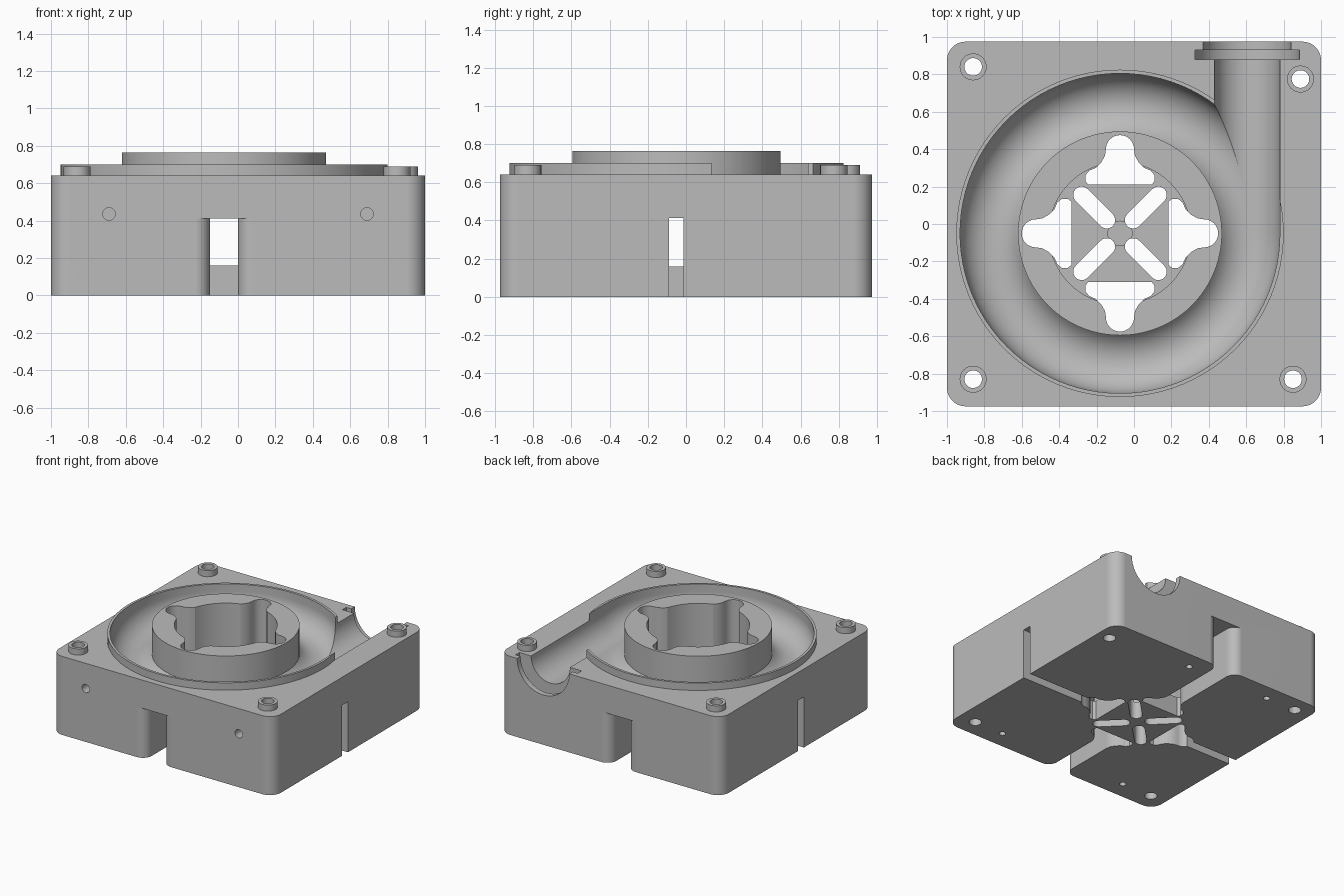
import bpy, bmesh, math
from math import sin, cos, pi

if "Cube" in bpy.data.objects:
    bpy.data.objects.remove(bpy.data.objects["Cube"], do_unlink=True)

GREY = (0.5, 0.5, 0.5, 1)
mat = bpy.data.materials.new("grey plastic")
mat.use_nodes = True
mat.diffuse_color = GREY
mat.node_tree.nodes["Principled BSDF"].inputs["Base Color"].default_value = GREY

CX, CY = -0.075, -0.05      # fan axis
TOP = 0.64                  # top of the block
PIPE_X, PIPE_R, RING_R = 0.605, 0.175, 0.68


def arc(x, y, r, a0, a1, n=16):
    angles = [math.radians(a0 + (a1 - a0) * i / n) for i in range(n + 1)]
    return [(x + r * cos(a), y + r * sin(a)) for a in angles]


def new_object(name, bm):
    bmesh.ops.recalc_face_normals(bm, faces=bm.faces)
    mesh = bpy.data.meshes.new(name)
    bm.to_mesh(mesh)
    bm.free()
    mesh.materials.append(mat)
    ob = bpy.data.objects.new(name, mesh)
    bpy.context.collection.objects.link(ob)
    return ob


def prism(name, pts, lo, hi, axis="Z"):
    """Extrude a closed outline along Z, or an x-z outline along Y."""
    bm = bmesh.new()
    rings = [[bm.verts.new((a, b, h) if axis == "Z" else (a, h, b))
              for a, b in pts] for h in (lo, hi)]
    for ring in rings:
        bm.faces.new(ring)
    for i in range(len(pts)):
        j = (i + 1) % len(pts)
        bm.faces.new((rings[0][i], rings[0][j], rings[1][j], rings[1][i]))
    return new_object(name, bm)


def cylinder(name, x, y, r, lo, hi, axis="Z", n=32):
    return prism(name, arc(x, y, r, 0, 360, n)[:-1], lo, hi, axis)


def box(name, x0, x1, y0, y1, lo, hi):
    return prism(name, [(x0, y0), (x1, y0), (x1, y1), (x0, y1)], lo, hi)


def lathe(name, profile, n=96):
    """Revolve a closed radius-height outline around the fan axis."""
    bm = bmesh.new()
    rings = [[bm.verts.new((CX + r * cos(2 * pi * k / n), CY + r * sin(2 * pi * k / n), z))
              for r, z in profile] for k in range(n)]
    for k in range(n):
        a, b = rings[k], rings[(k + 1) % n]
        for i in range(len(profile)):
            j = (i + 1) % len(profile)
            bm.faces.new((a[i], a[j], b[j], b[i]))
    return new_object(name, bm)


def combine(target, tool, operation="DIFFERENCE"):
    mod = target.modifiers.new("combine", "BOOLEAN")
    mod.operation = operation
    mod.solver = "EXACT"
    mod.object = tool
    bpy.context.view_layer.objects.active = target
    bpy.ops.object.modifier_apply(modifier=mod.name)
    bpy.data.objects.remove(tool, do_unlink=True)


# Block with rounded corners
outline = []
for sx, sy, a in ((1, 1, 0), (-1, 1, 90), (-1, -1, 180), (1, -1, 270)):
    outline += arc(sx * 0.9, sy * 0.875, 0.1, a, a + 90, 10)
body = prism("fan_housing_half", outline, 0, TOP)

# Raised rim, left out beside the outlet
rim = cylinder("rim", CX, CY, 0.875, 0.5, 0.70, n=96)
combine(rim, box("rim_gap", 0.43, 1.2, 0.15, 1.2, 0.4, 1))
combine(body, rim, "UNION")

# Round-bottomed ring channel
channel = arc(RING_R, TOP, PIPE_R, 180, 360, 24) + [(RING_R + PIPE_R, 1), (RING_R - PIPE_R, 1)]
combine(body, lathe("channel", channel))

# Outlet pipe, flange slot and outer collar
for r, y0, y1 in ((PIPE_R, CY, 1.1), (0.28, 0.88, 0.93), (0.235, 0.92, 1.1)):
    half_pipe = arc(PIPE_X, TOP, r, 180, 360, 24) + [(PIPE_X + r, 1), (PIPE_X - r, 1)]
    combine(body, prism("outlet", half_pipe, y0, y1, "Y"))

# Hub with its motor pocket
combine(body, cylinder("hub", CX, CY, 0.545, 0.3, 0.765, n=96), "UNION")
combine(body, cylinder("pocket", CX, CY, 0.38, 0.16, 1, n=72))
combine(body, cylinder("centre_recess", CX, CY, 0.065, 0.14, 0.3))

# Four lobes through the hub and four diagonal slots in the floor
side = [(0.17, 0.26), (0.185, 0.28), (0.185, 0.31), (0.165, 0.335),
        (0.13, 0.35), (0.1, 0.38), (0.08, 0.415)]
lobe = side + arc(0, 0.45, 0.075, 0, 180) + [(-u, v) for u, v in reversed(side)]
floor_slot = arc(0, 0.29, 0.045, 0, 180, 10) + arc(0, 0.1, 0.045, 180, 360, 10)


def turned(pts, degrees):
    a = math.radians(degrees)
    return [(CX + u * cos(a) - v * sin(a), CY + u * sin(a) + v * cos(a)) for u, v in pts]


for k in range(4):
    combine(body, prism("lobe", turned(lobe, 90 * k), -0.1, 1))
    combine(body, prism("floor_slot", turned(floor_slot, 90 * k + 45), -0.1, 0.3))

# Wide slots with rounded mouths at front and back
W, F = 0.075, 0.08
for s in (1, -1):
    edge = 0.975
    mouth = arc(W + F, edge - F, F, 180, 90, 10)
    half = [(W, 0.30 + s * CY)] + mouth + [(W + F, 1.2)]
    pts = half + [(-u, v) for u, v in reversed(half)]
    combine(body, prism("wide_slot", [(CX + u, s * v) for u, v in pts], -0.1, 0.41))

# Narrow slots at the sides
for x0, x1 in ((CX + 0.3, 1.2), (-1.2, CX - 0.3)):
    combine(body, box("narrow_slot", x0, x1, -0.0885, -0.0135, -0.1, 0.412))

# Screw bosses with through holes
for x, y in ((-0.86, 0.84), (0.89, 0.775), (-0.86, -0.83), (0.85, -0.83)):
    combine(body, cylinder("boss", x, y, 0.072, 0.5, 0.69), "UNION")
    combine(body, cylinder("screw_hole", x, y, 0.047, -0.1, 1))

# Small blind holes underneath and in the front
for x, y in ((0.16, 0.83), (0.586, -0.83), (-0.586, 0.84), (-0.586, -0.83)):
    combine(body, cylinder("pin_hole", x, y, 0.025, -0.1, 0.2, n=20))
for x in (-0.69, 0.69):
    combine(body, cylinder("front_hole", x, 0.435, 0.034, -1.1, -0.78, "Y", 24))

# Smooth curves, crisp edges
bpy.ops.object.select_all(action="DESELECT")
body.select_set(True)
bpy.context.view_layer.objects.active = body
bpy.ops.object.shade_smooth_by_angle(angle=math.radians(25))
weighted = body.modifiers.new("flat_sides", "WEIGHTED_NORMAL")
weighted.keep_sharp = True
